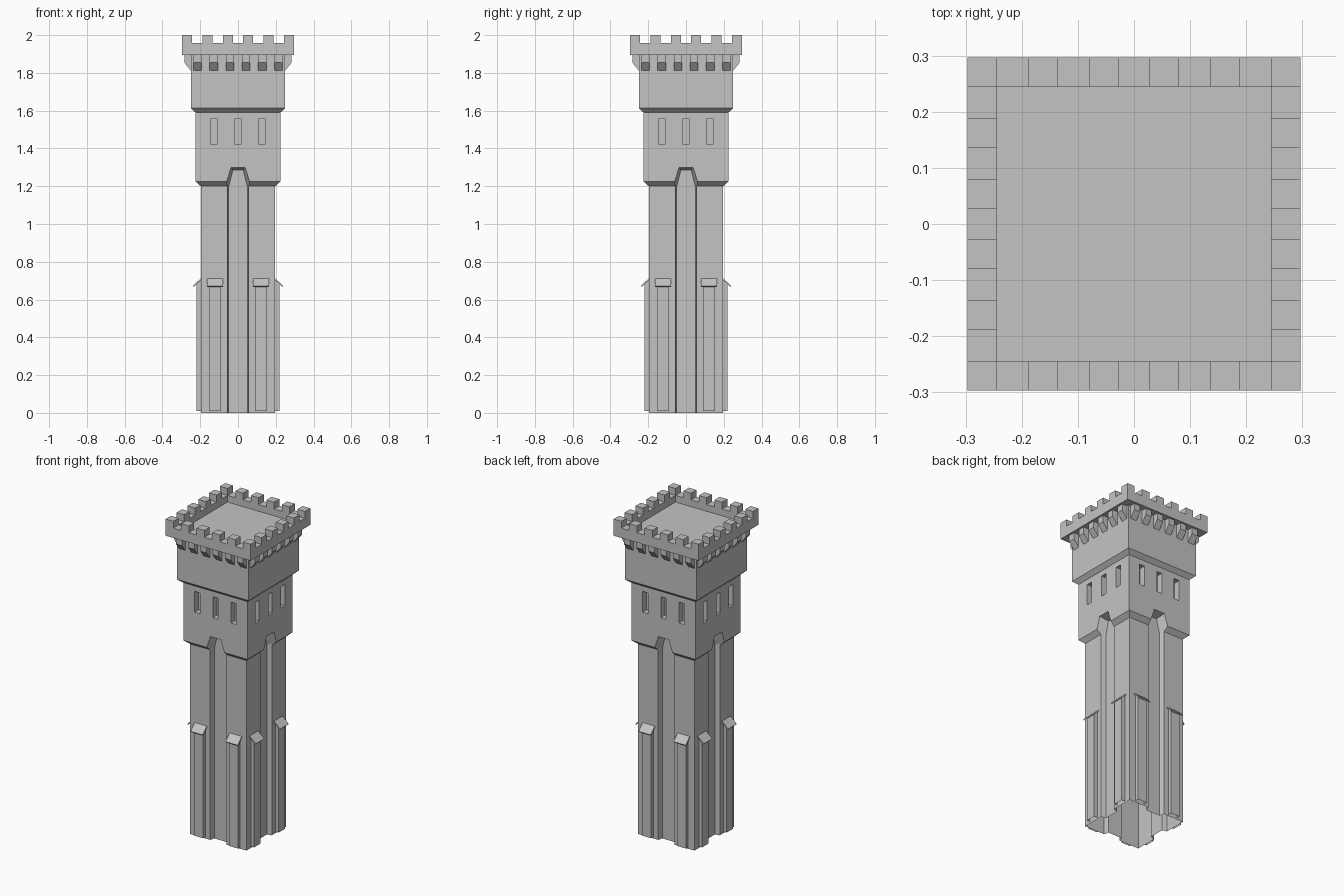
import bpy
import bmesh
from math import pi
from mathutils import Matrix, Vector

cube = bpy.data.objects.get("Cube")
if cube:
    bpy.data.objects.remove(cube, do_unlink=True)

stone = bpy.data.materials.new("grey stone")
stone.use_nodes = True
GREY = (0.55, 0.55, 0.55, 1)
stone.diffuse_color = GREY
stone.node_tree.nodes["Principled BSDF"].inputs["Base Color"].default_value = GREY


def finish(name, bm):
    bmesh.ops.recalc_face_normals(bm, faces=bm.faces)
    mesh = bpy.data.meshes.new(name)
    bm.to_mesh(mesh)
    bm.free()
    mesh.materials.append(stone)
    obj = bpy.data.objects.new(name, mesh)
    bpy.context.collection.objects.link(obj)
    return obj


def bridge(bm, a, b, skip=0):
    """Join two equal vertex loops, leaving out the last few sides."""
    n = len(a)
    for i in range(n - skip):
        j = (i + 1) % n
        bm.faces.new((a[i], a[j], b[j], b[i]))


def square_stack(name, rings):
    """Stack square rings given as (half width, height)."""
    bm = bmesh.new()
    loops = [[bm.verts.new((sx * r, sy * r, z)) for sx, sy in
              ((-1, -1), (1, -1), (1, 1), (-1, 1))] for r, z in rings]
    for a, b in zip(loops, loops[1:]):
        bridge(bm, a, b)
    bm.faces.new(loops[0])
    bm.faces.new(loops[-1])
    return finish(name, bm)


def loft(bm, side, front, back, skip=0):
    """Loft two outlines of (across, outward, up) points on one tower side."""
    turn = Matrix.Rotation(side * pi / 2, 3, 'Z')
    a, b = [[bm.verts.new(turn @ Vector((x, -r, z))) for x, r, z in pts]
            for pts in (front, back)]
    bridge(bm, a, b, skip)
    bm.faces.new(a)
    bm.faces.new(b)


def bracket(bm, side, centre, width, profile, skip=0):
    """Extrude an (outward, up) profile across one tower side."""
    loft(bm, side, *[[(centre + s * width / 2, r, z) for r, z in profile]
                     for s in (-1, 1)], skip)


def mirrored(half):
    return half + [(-x, r, z) for x, r, z in reversed(half)]


# Tower body: shaft and two stepped storeys
body = square_stack("tower_body", [
    (0.197, 0), (0.197, 1.2), (0.2245, 1.225),
    (0.2245, 1.59), (0.25, 1.613), (0.25, 1.895)])

# Flared central grooves and slit windows, cut on every side
cutters = bmesh.new()
for side in range(4):
    loft(cutters, side,
         mirrored([(-0.049, 0.167, -0.1), (-0.049, 0.167, 1.2), (-0.027, 0.167, 1.285)]),
         mirrored([(-0.066, 0.235, -0.1), (-0.066, 0.235, 1.22), (-0.039, 0.235, 1.302)]))
    for x in (-0.128, 0, 0.128):
        bracket(cutters, side, x, 0.037,
                [(0.185, 1.424), (0.24, 1.424), (0.24, 1.556), (0.185, 1.556)])
cutter = finish("opening_cutters", cutters)
cutter.hide_render = True
cut = body.modifiers.new("openings", 'BOOLEAN')
cut.operation = 'DIFFERENCE'
cut.solver = 'EXACT'
cut.object = cutter
bpy.context.view_layer.objects.active = body
bpy.ops.object.modifier_apply(modifier=cut.name)
bpy.data.objects.remove(cutter, do_unlink=True)

# Open underside
bm = bmesh.new()
bm.from_mesh(body.data)
base = [f for f in bm.faces if f.calc_center_median().z < 0.001]
bmesh.ops.delete(bm, geom=base, context='FACES')
bm.to_mesh(body.data)
bm.free()

# Buttresses with thin sloping caps, and corbels under the crown
buttresses, caps, corbels = bmesh.new(), bmesh.new(), bmesh.new()
for side in range(4):
    for x in (-0.122, 0.122):
        bracket(buttresses, side, x, 0.063,
                [(0.22, 0.01), (0.22, 0.684), (0.197, 0.704), (0.197, 0.01)], 2)
        bracket(caps, side, x, 0.085,
                [(0.234, 0.667), (0.239, 0.673), (0.197, 0.712), (0.197, 0.702)])
    for i in range(6):
        bracket(corbels, side, (i - 2.5) * 0.0855, 0.043,
                [(0.25, 1.812), (0.284, 1.855), (0.284, 1.895), (0.25, 1.895)])
finish("buttresses", buttresses)
finish("buttress_caps", caps)
finish("corbels", corbels)

# Crown: parapet with sunken roof deck
square_stack("parapet", [
    (0.297, 1.895), (0.297, 1.957), (0.244, 1.957), (0.244, 1.915)])

# Merlons: each side owns its first corner
merlons = bmesh.new()
for side in range(4):
    for i in range(5):
        bracket(merlons, side, (i - 2.5) * 0.1082, 0.053,
                [(0.244, 1.957), (0.297, 1.957), (0.297, 2), (0.244, 2)])
finish("merlons", merlons)
